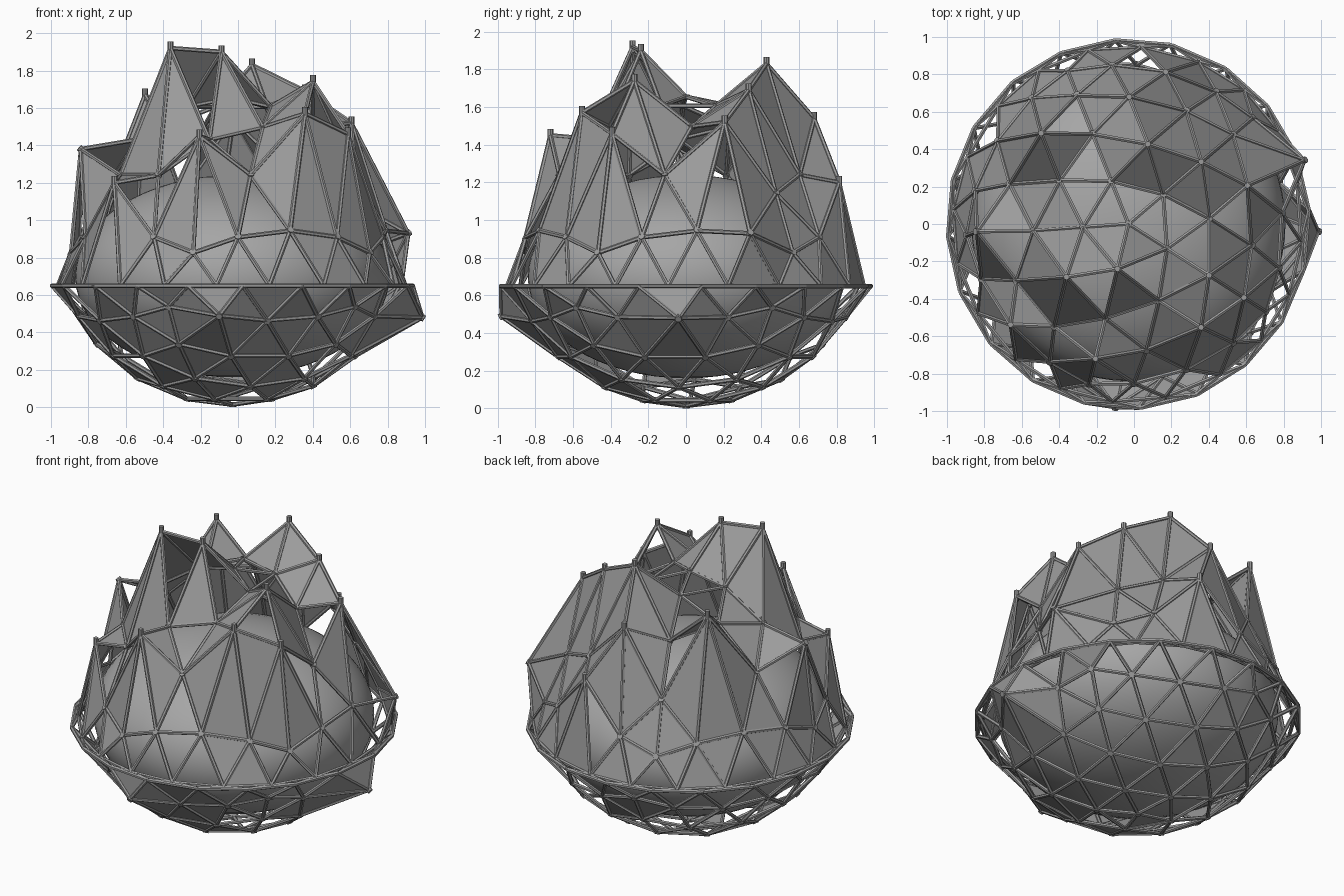
import bpy, bmesh, math, random
from mathutils import Vector, Matrix

if "Cube" in bpy.data.objects:
    bpy.data.objects.remove(bpy.data.objects["Cube"])

random.seed(11)
RX, RY, RIM, CX = 0.967, 0.985, 0.65, -0.03

# geodesic lattice: 4-frequency icosphere, pole up
bm = bmesh.new()
bmesh.ops.create_icosphere(bm, subdivisions=3, radius=1,
                           matrix=Matrix.Rotation(math.radians(40), 4, 'Z'))
# the lower cap is a separate bowl, turned against the dome
turn = Matrix.Rotation(math.radians(27), 3, 'Z')
normals, pts, lower = [], [], []
for v in bm.verts:
    n = v.co.normalized()
    low = n.z < -0.05
    if low:
        n = turn @ n
    # middle band flattened into a rim, tall dome above, shallow bowl below
    h = max(0, abs(n.z) - 0.33)
    z = RIM + 1.5 * h if n.z > 0 else RIM - 0.95 * h
    r = 1 / n.xy.length if low and h == 0 else 1
    normals.append(n)
    lower.append(low)
    pts.append(Vector((CX + RX * n.x * r, RY * n.y * r, z)))
bm.verts.index_update()
edges = [tuple(v.index for v in e.verts) for e in bm.edges]
faces = [tuple(v.index for v in f.verts) for f in bm.faces]
bm.free()
# drop the links between dome and bowl, they meet on the rim
edges = [e for e in edges if len({lower[k] for k in e}) == 1]
faces = [f for f in faces if len({lower[k] for k in f}) == 1]

# raised peaks (x, y, new height)
peaks = [(-.10, -.27, 1.90), (-.37, -.28, 1.92), (.08, .43, 1.83), (.42, -.27, 1.74),
         (.37, .33, 1.69), (-.52, .48, 1.67), (.63, .19, 1.52), (-.20, -.71, 1.45),
         (.37, -.57, 1.57), (.58, -.38, 1.46), (.0, .69, 1.54),
         (-.68, -.55, 1.20), (.18, .81, 1.20)]
spiked, tall = set(), set()
for x, y, z in peaks:
    i = min((k for k in range(len(pts)) if normals[k].z > 0.4),
            key=lambda k: (pts[k].xy - Vector((x, y))).length)
    pts[i].z = z
    spiked.add(i)
    tall.add(i)
# nodes pushed outward, two on the dome and two on the bowl
for p in (Vector((-.84, -.04, 1.38)), Vector((.91, .34, .93)),
          Vector((.985, -.04, .48)), Vector((-.10, -.98, .49))):
    s = 1 if p.z > RIM else -1
    i = min((k for k in range(len(pts)) if normals[k].z * s > 0.4),
            key=lambda k: (pts[k] - p).length)
    pts[i] = p
    spiked.add(i)


def paint(ob, g):
    m = bpy.data.materials.new(ob.name + "_grey")
    m.diffuse_color = (g, g, g, 1)
    m.use_nodes = True
    m.node_tree.nodes["Principled BSDF"].inputs["Base Color"].default_value = m.diffuse_color
    ob.data.materials.append(m)


def finish(name, b, g):
    me = bpy.data.meshes.new(name)
    b.to_mesh(me)
    b.free()
    ob = bpy.data.objects.new(name, me)
    bpy.context.collection.objects.link(ob)
    paint(ob, g)


def rod(b, p, q, r, sides):
    d = q - p
    m = Matrix.Translation((p + q) / 2) @ d.to_track_quat('Z', 'Y').to_matrix().to_4x4()
    bmesh.ops.create_cone(b, cap_ends=True, segments=sides, radius1=r, radius2=r,
                          depth=d.length, matrix=m)


# struts along every edge
b = bmesh.new()
for i, j in edges:
    rod(b, pts[i], pts[j], 0.012, 6)
finish("lattice_struts", b, 0.33)

# node posts, upright on the peaks, none on the flat rim
b = bmesh.new()
for i, (p, n) in enumerate(zip(pts, normals)):
    if i in tall:
        rod(b, p - Vector((0, 0, .03)), p + Vector((0, 0, .035)), 0.016, 8)
    elif abs(p.z - RIM) > 1e-4:
        rod(b, p - n * .013, p + n * .013, 0.018, 8)
finish("lattice_nodes", b, 0.33)


# panels filling part of the lattice
def panel_chance(f):
    n = sum((normals[k] for k in f), Vector()) / 3
    a = math.degrees(math.atan2(n.y, n.x)) % 360
    spike = any(k in spiked for k in f)
    if all(abs(pts[k].z - RIM) < 1e-4 for k in f):
        return 0
    if n.z < 0:
        if spike:
            return 1
        return 0.75 if 190 < a < 300 else 0.12
    if n.xy.length < 0.35:
        return 0.6 if spike else 0.1
    if 20 < a < 200:
        return 0.9
    return 0.65 if spike else 0.1


b = bmesh.new()
for f in faces:
    if random.random() < panel_chance(f):
        b.faces.new([b.verts.new(pts[k]) for k in f])
finish("panels", b, 0.33)

# smooth flattened core inside the lattice
bpy.ops.mesh.primitive_uv_sphere_add(segments=64, ring_count=32, radius=1, location=(CX, 0, .70))
core = bpy.context.object
core.name = "inner_core"
core.scale = (.84, .84, .54)
bpy.ops.object.shade_smooth()
paint(core, 0.38)
